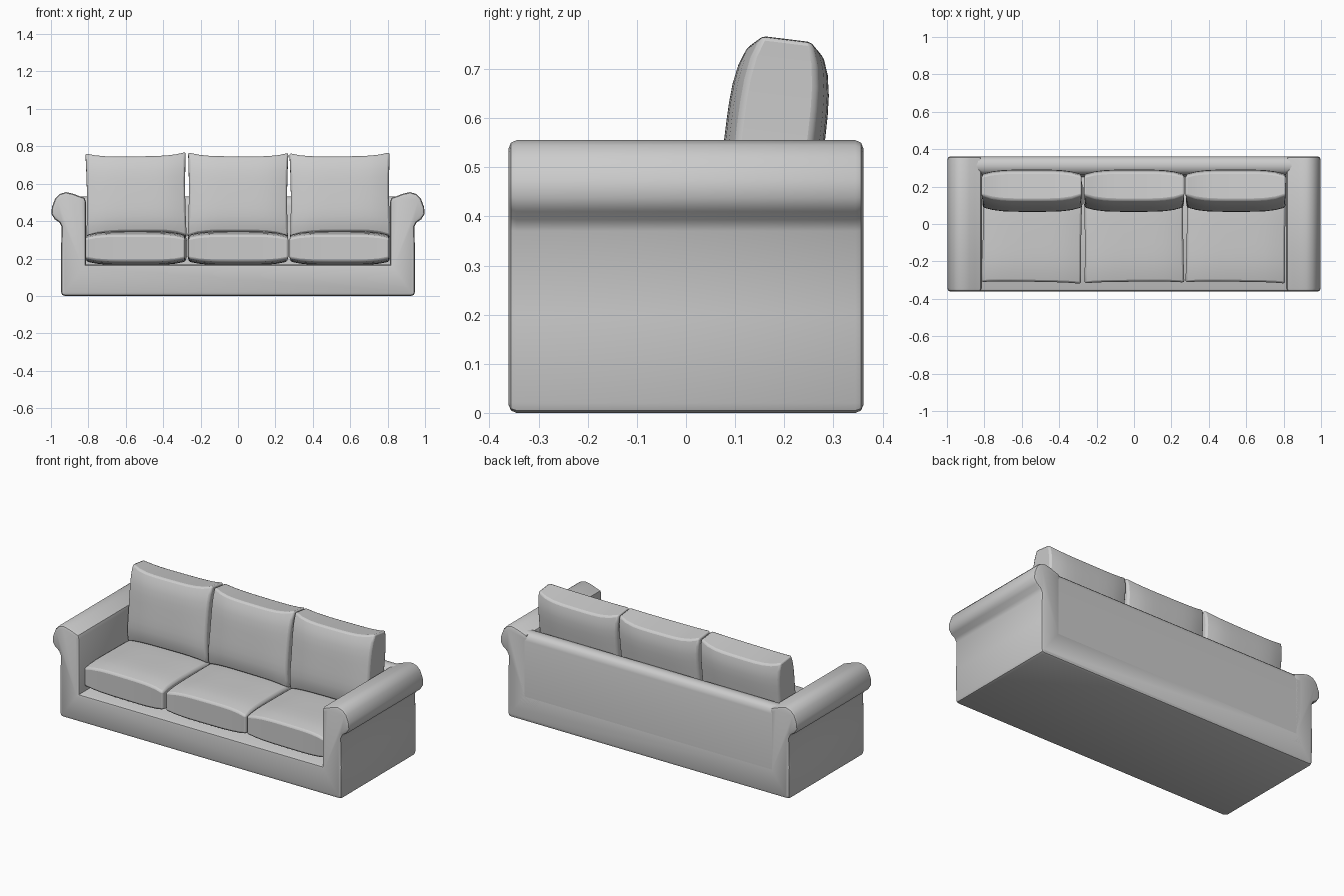
import bpy, bmesh
from math import radians

if "Cube" in bpy.data.objects:
    bpy.data.objects.remove(bpy.data.objects["Cube"])


def finish(name, bm, angle=40):
    bmesh.ops.recalc_face_normals(bm, faces=bm.faces)
    me = bpy.data.meshes.new(name)
    bm.to_mesh(me)
    bm.free()
    ob = bpy.data.objects.new(name, me)
    bpy.context.collection.objects.link(ob)
    bpy.ops.object.select_all(action='DESELECT')
    ob.select_set(True)
    bpy.context.view_layer.objects.active = ob
    bpy.ops.object.shade_smooth_by_angle(angle=radians(angle))
    return ob


def extrude_profile(points, vec, chamfer):
    """Extrude a closed outline and chamfer the rims of both ends."""
    bm = bmesh.new()
    cap = bm.faces.new([bm.verts.new(p) for p in points])
    res = bmesh.ops.extrude_face_region(bm, geom=[cap], use_keep_orig=True)
    top = [g for g in res['geom'] if isinstance(g, bmesh.types.BMFace)][0]
    bmesh.ops.translate(bm, verts=top.verts[:], vec=vec)
    bmesh.ops.recalc_face_normals(bm, faces=bm.faces)
    if chamfer:
        rims = list(set(cap.edges) | set(top.edges))
        bmesh.ops.bevel(bm, geom=rims, offset=chamfer, segments=2, profile=0.5,
                        affect='EDGES', clamp_overlap=False)
    return bm


def cushion(name, size, thick, edge, pinch, loc, rot):
    """Pillow: bulging faces, thinner rim, edges pulled in between the corners."""
    bm = bmesh.new()
    bmesh.ops.create_cube(bm, size=2)
    bmesh.ops.subdivide_edges(bm, edges=bm.edges[:], cuts=9, use_grid_fill=True)
    bulge = (1 - edge) / 2
    for vert in bm.verts:
        u, v, w = vert.co
        t = thick * (edge + bulge * (1 - u ** 4) + bulge * (1 - v ** 4))
        vert.co = (u * size[0] * (1 - pinch[0] * (1 - v * v)),
                   v * size[1] * (1 - pinch[1] * (1 - u ** 4)), w * t)
    ob = finish(name, bm, 50)
    ob.location = loc
    ob.rotation_euler = [radians(a) for a in rot]
    bev = ob.modifiers.new("soft_rim", 'BEVEL')
    bev.width = 0.014
    bev.segments = 2
    bev.limit_method = 'ANGLE'
    bev.angle_limit = radians(45)
    return ob


# Base and rolled arms: one U-shaped front outline, mirrored in x
half = [(0.925, 0), (0.94, 0.005), (0.946, 0.02), (0.947, 0.2), (0.943, 0.37),
        (0.955, 0.393), (0.98, 0.41), (0.998, 0.438), (0.995, 0.475),
        (0.978, 0.52), (0.953, 0.545), (0.92, 0.555), (0.88, 0.546),
        (0.85, 0.534), (0.82, 0.524), (0.814, 0.505), (0.814, 0.168)]
outline = half + [(-x, z) for x, z in reversed(half)]
bm = extrude_profile([(x, -0.361, z) for x, z in outline], (0, 0.722, 0), 0.016)
finish("base_and_arms", bm)

# Backrest: rounded side section running between the arms
section = [(0.361, 0.1), (0.361, 0.49), (0.354, 0.514), (0.338, 0.528),
           (0.31, 0.532), (0.285, 0.526), (0.268, 0.508), (0.262, 0.48),
           (0.25, 0.1)]
bm = extrude_profile([(-0.86, y, z) for y, z in section], (1.72, 0, 0), 0)
finish("backrest", bm)

# Three seat cushions and three leaning back cushions
for i, (side, turn) in enumerate(zip(("left", "middle", "right"), (-1, 0.5, -0.7))):
    x = (i - 1) * 0.545
    cushion("seat_cushion_" + side, (0.267, 0.26), 0.09, 0.6, (0.015, 0.025),
            (x, -0.055, 0.255), (0, 0, turn))
    cushion("back_cushion_" + side, (0.268, 0.225), 0.102, 0.5, (0.02, 0.1),
            (x, 0.178, 0.537), (83, turn * 0.7, 0))
